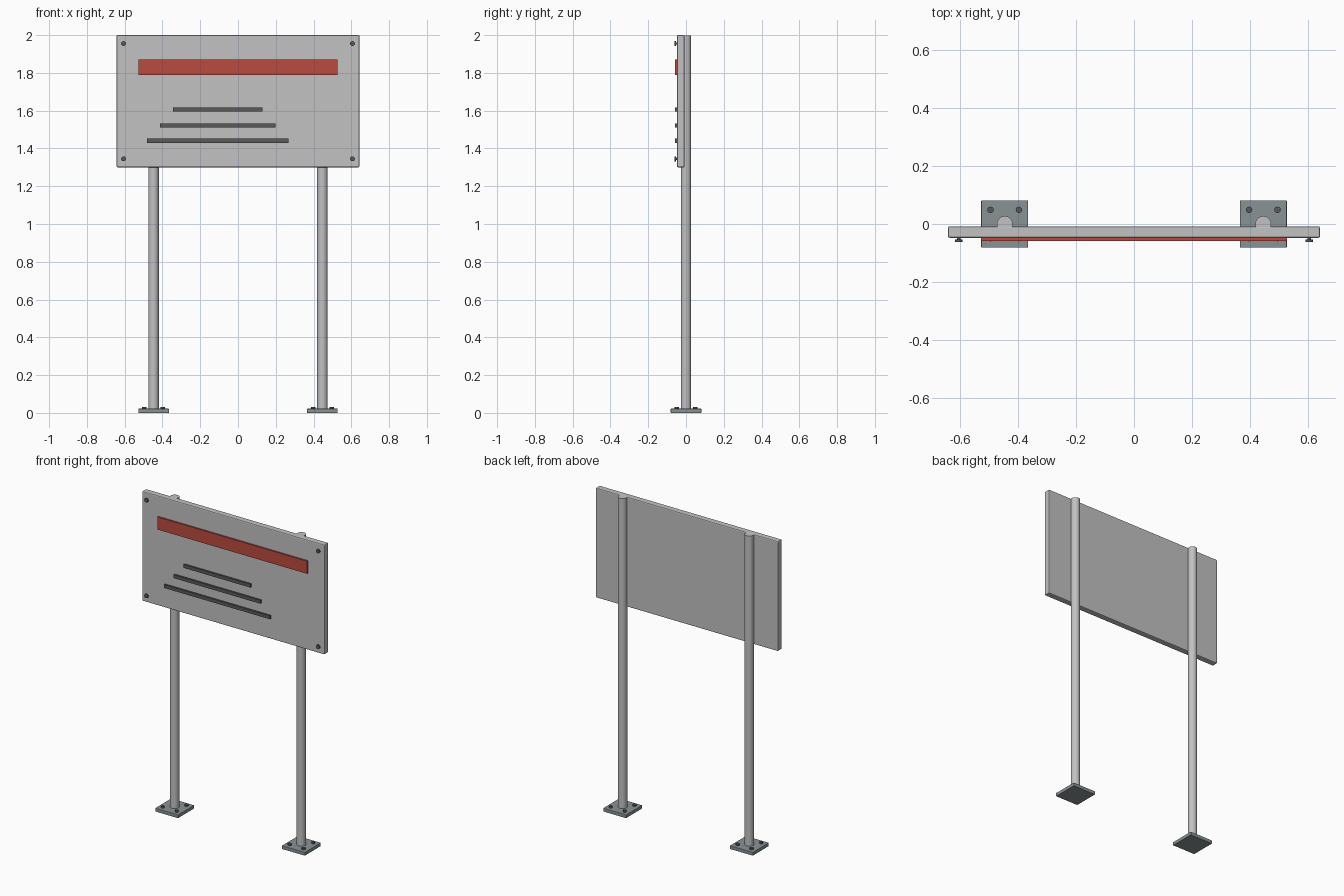
import bpy
from math import radians
from mathutils import Vector

cube = bpy.data.objects.get("Cube")
if cube:
    bpy.data.objects.remove(cube, do_unlink=True)


def material(name, color):
    m = bpy.data.materials.new(name)
    m.use_nodes = True
    rgba = (*color, 1)
    m.diffuse_color = rgba
    m.node_tree.nodes["Principled BSDF"].inputs["Base Color"].default_value = rgba
    return m


LIGHT = material("light grey metal", (0.54, 0.54, 0.54))
PLATE = material("blue grey steel", (0.25, 0.29, 0.30))
BOLT = material("dark bolt steel", (0.09, 0.10, 0.105))
STRIP = material("dark grey strip", (0.10, 0.10, 0.105))
RED = material("red band", (0.50, 0.07, 0.05))


def box(name, lo, hi, mat, bevel=0):
    lo, hi = Vector(lo), Vector(hi)
    bpy.ops.mesh.primitive_cube_add(size=1, location=(lo + hi) / 2)
    ob = bpy.context.object
    ob.name = name
    ob.scale = hi - lo
    bpy.ops.object.transform_apply(location=False, rotation=False)
    ob.data.materials.append(mat)
    if bevel:
        mod = ob.modifiers.new("edge bevel", 'BEVEL')
        mod.width, mod.segments = bevel, 2
    return ob


def rod(name, start, end, radius, mat, sides=16):
    start, end = Vector(start), Vector(end)
    axis = end - start
    bpy.ops.mesh.primitive_cylinder_add(
        vertices=sides, radius=radius, depth=axis.length,
        location=(start + end) / 2,
        rotation=axis.to_track_quat('Z', 'Y').to_euler())
    ob = bpy.context.object
    ob.name = name
    ob.data.materials.append(mat)
    bpy.ops.object.shade_smooth_by_angle(angle=radians(35))
    return ob


FRONT, BACK = -0.048, -0.008      # faces of the board
FACE = -0.059                     # outer face of the raised details

# Board with its red heading band and text strips
box("board", (-0.643, FRONT, 1.30), (0.643, BACK, 2.0), LIGHT, 0.006)
box("heading_band", (-0.528, FACE, 1.79), (0.528, FRONT, 1.87), RED)
for i, (z, half) in enumerate([(1.606, 0.236), (1.522, 0.306), (1.441, 0.374)]):
    box(f"text_strip_{i + 1}", (-0.107 - half, FACE, z - 0.011),
        (-0.107 + half, FRONT, z + 0.011), STRIP)

for side, s in (("left", 1), ("right", -1)):
    # Post on its foot plate
    x = 0.447 * s
    rod(f"{side}_post", (x, 0, 0.02), (x, 0, 1.999), 0.0275, LIGHT, 20)
    box(f"{side}_foot_plate", (x - 0.081, -0.081, 0), (x + 0.081, 0.081, 0.022), PLATE, 0.002)
    # Anchor bolts in the plate corners
    for dx in (-0.049, 0.049):
        for y in (-0.049, 0.049):
            rod(f"{side}_anchor_bolt", (x + dx, y, 0.015), (x + dx, y, 0.032), 0.011, BOLT, 12)
    # Board bolts: a shank and a flat head
    for z in (1.345, 1.955):
        bx = 0.606 * s
        rod(f"{side}_board_bolt_shank", (bx, -0.04, z), (bx, -0.056, z), 0.006, BOLT, 12)
        rod(f"{side}_board_bolt_head", (bx, -0.054, z), (bx, -0.062, z), 0.013, BOLT, 12)
